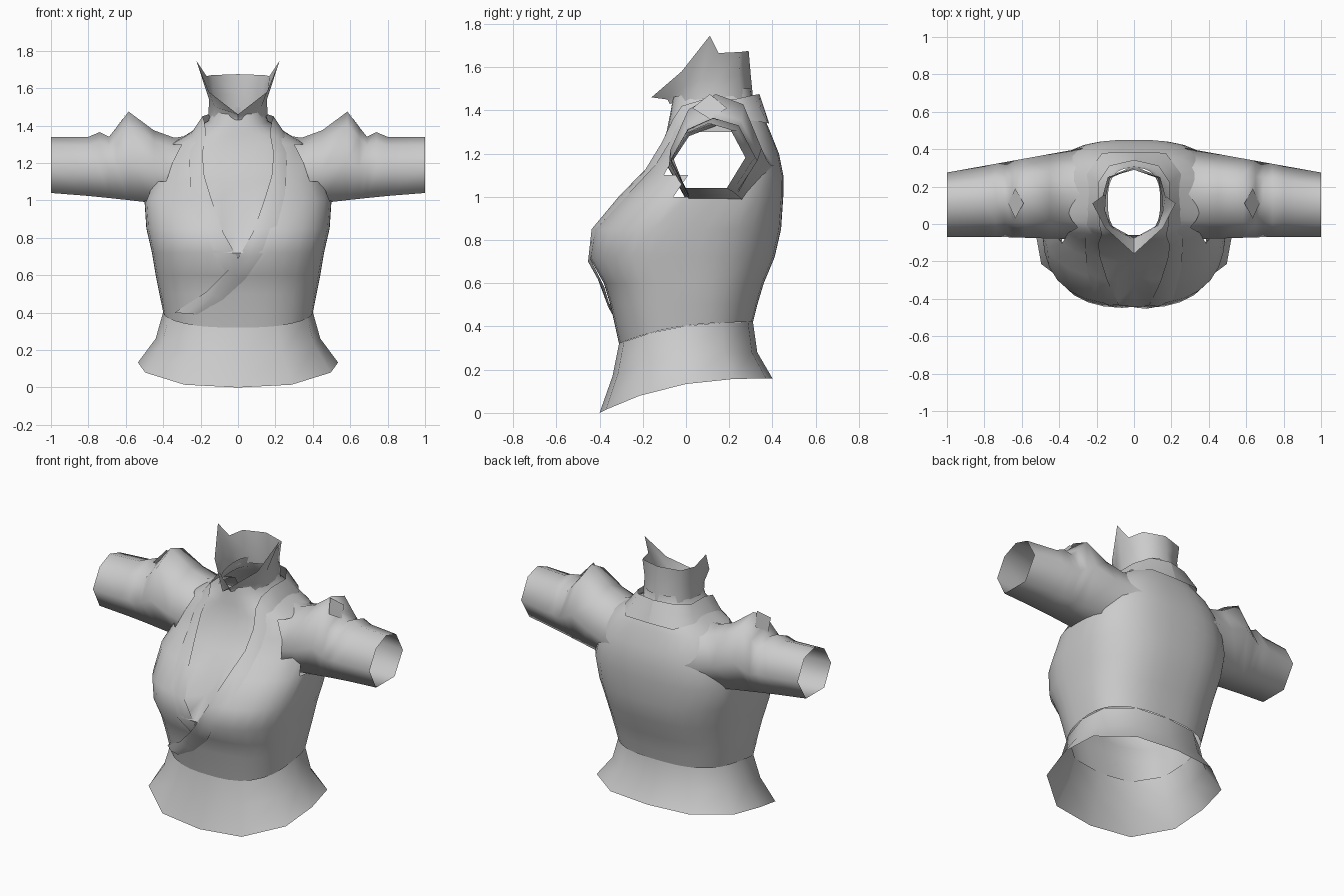
import bpy, math
from mathutils import Vector
from mathutils.bvhtree import BVHTree

if "Cube" in bpy.data.objects:
    bpy.data.objects.remove(bpy.data.objects["Cube"])

grey = bpy.data.materials.new("plain_grey_cloth")
grey.use_nodes = True
grey.diffuse_color = (.6, .6, .6, 1)
grey.node_tree.nodes["Principled BSDF"].inputs["Base Color"].default_value = grey.diffuse_color


def make(name, verts, faces, angle=50):
    mesh = bpy.data.meshes.new(name)
    mesh.from_pydata(verts, [], faces)
    mesh.materials.append(grey)
    obj = bpy.data.objects.new(name, mesh)
    bpy.context.collection.objects.link(obj)
    bpy.ops.object.select_all(action="DESELECT")
    obj.select_set(True)
    bpy.context.view_layer.objects.active = obj
    bpy.ops.object.shade_smooth_by_angle(angle=math.radians(angle))


def loft(rings, closed=True):
    """Join equal-length rows of points with quads."""
    n = len(rings[0])
    verts = [point for ring in rings for point in ring]
    faces = []
    for start in range(0, len(verts) - n, n):
        for i in range(n if closed else n - 1):
            a, b = start + i, start + (i + 1) % n
            faces.append((a, b, b + n, a + n))
    return verts, faces


def body_ring(z_back, width, front, back, dip=0, sides=36, power=2.7):
    """Squarish section dipping at the front; the bust is parted at the centre."""
    ring = []
    middle, half = (front + back) / 2, (back - front) / 2
    for i in range(sides):
        angle = math.tau * i / sides
        across, along = math.sin(angle), -math.cos(angle)
        radius = (abs(across) ** power + abs(along) ** power) ** (-1 / power)
        x, y = width * radius * across, middle + half * radius * along
        z = z_back - dip * max(0, (1 - radius * along) / 2) ** 2.6
        if along < 0:
            y += .1 * math.exp(-(x / .06) ** 2 - ((z - .87) / .09) ** 2)
        ring.append((x, y, z))
    return ring


# Flared hem below the waist
waist = (.42, .4, -.31, .31, .1)
hem_sections = ((.16, .535, -.4, .4, .16), (.28, .44, -.34, .33, .11), waist)
make("flared_hem", *loft([body_ring(*s, sides=12) for s in hem_sections]))

# Bodice, from waist to neck, with arm openings
bodice_sections = (waist, (.5, .42, -.35, .33), (.6, .44, -.38, .36), (.72, .46, -.45, .41),
                   (.85, .49, -.43, .44), (1, .5, -.3, .45), (1.1, .46, -.2, .45),
                   (1.2, .42, -.13, .43), (1.3, .36, -.09, .39), (1.37, .25, -.08, .36, .02),
                   (1.43, .16, -.07, .31, .03), (1.5, .14, -.06, .3, .04))
verts, faces = loft([body_ring(*s) for s in bodice_sections])
skin = BVHTree.FromPolygons(verts, faces)


def in_armhole(face):
    centre = sum((Vector(verts[i]) for i in face), Vector()) / 4
    inside = ((centre.y - .12) / .2) ** 2 + ((centre.z - 1.17) / .16) ** 2 < 1
    return inside and abs(centre.x) > .3


make("bodice", verts, [f for f in faces if not in_armhole(f)])

# Sleeves: seven-sided tubes with a peaked shoulder cap, rooted inside the bodice.
# Only the top line is listed; the other limits taper evenly to the cuff.
outline = ((0, .45), (.2, .85), (.5, 1), (.8, .9), (1, .47), (.75, 0), (.2, 0))
top_line = ((.24, 1.35), (.34, 1.335), (.45, 1.375), (.585, 1.475), (.65, 1.39),
            (.69, 1.34), (.74, 1.365), (.8, 1.34), (1, 1.34))


def sleeve_ring(x, top, side):
    front = -.07 - .03 * max(0, .7 - x)
    back = .275 + .18 * (1 - x)
    bottom = 1.04 - .11 * (1 - x) ** 1.2
    return [(side * x, front + u * (back - front), bottom + v * (top - bottom))
            for u, v in outline]


for name, side in (("left", 1), ("right", -1)):
    make(f"{name}_sleeve", *loft([sleeve_ring(x, top, side) for x, top in top_line]), 80)
    # Diamond patch on the cap
    diamond = [(side * x, .11 + dy, z) for x, dy, z in (
        (.59, 0, 1.475), (.635, -.08, 1.41), (.672, 0, 1.36), (.635, .08, 1.41))]
    make(f"{name}_diamond", diamond, [range(4)])

# Lapels laid over the bodice; the left one wraps across the front
inner = ((.17, 1.36), (.19, 1.25), (.18, 1.13), (.14, 1), (.08, .83), (0, .69),
         (-.06, .62), (-.17, .51), (-.34, .4))
outer = ((.23, 1.33), (.26, 1.25), (.26, 1.15), (.25, 1.03), (.21, .87), (.13, .71),
         (.04, .58), (-.08, .47), (-.22, .39))
# Band over the shoulder to the back of the neck: upper and lower edge
band = (((0, .34, 1.475), (0, .385, 1.34)), ((.13, .31, 1.47), (.17, .38, 1.34)),
        ((.19, .22, 1.45), (.25, .27, 1.36)), ((.19, .08, 1.45), (.25, .08, 1.36)),
        ((.18, -.02, 1.42), (.25, -.01, 1.34)))


def on_front(point, side, gap):
    x, z = side * point[0], point[1]
    hit = skin.ray_cast(Vector((x, -2, z)), Vector((0, 1, 0)))[0]
    return (x, (hit.y if hit else 0) - gap, z)


for name, side, count, gap in (("left", 1, 9, .018), ("right", -1, 7, .012)):
    rows = [[(side * x, y, z) for x, y, z in pair] for pair in band]
    for edge_in, edge_out in list(zip(inner, outer))[:count]:
        middle = [(a + b) / 2 for a, b in zip(edge_in, edge_out)]
        rows.append([on_front(edge_in, side, gap), on_front(middle, side, gap),
                     on_front(edge_out, side, .004)])
    for row in rows[:len(band)]:
        row.insert(1, tuple((Vector(row[0]) + Vector(row[1])) / 2))
    make(f"{name}_lapel", *loft(rows, closed=False))

# Standing collar with side points and a dipped front
stand = ((0, -.085, 1.45), (.125, -.015, 1.5), (.155, .07, 1.54),
         (.15, .15, 1.55), (.128, .245, 1.56), (0, .3, 1.56))
rim = ((0, -.16, 1.46), (.155, -.02, 1.58), (.222, .11, 1.745),
       (.168, .15, 1.665), (.14, .25, 1.67), (0, .29, 1.675))
base = [(x * 1.02, y + .01, 1.43 + (z - 1.45) / 4) for x, y, z in stand]


def mirrored(half):
    return list(half) + [(-x, y, z) for x, y, z in reversed(half[1:-1])]


make("collar", *loft([mirrored(ring) for ring in (base, stand, rim)]), 60)
